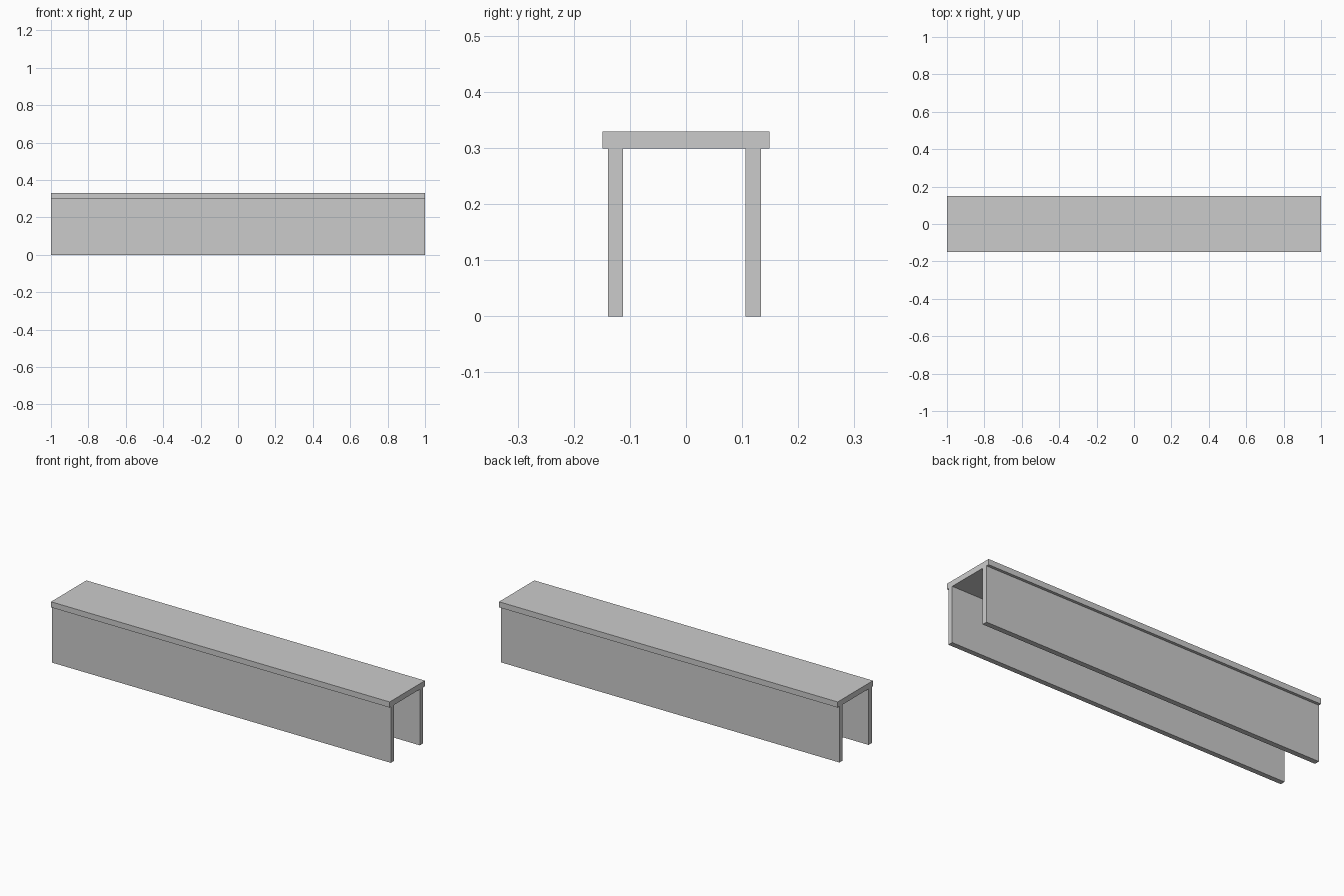
import bpy

if "Cube" in bpy.data.objects:
    bpy.data.objects.remove(bpy.data.objects["Cube"])


def box(name, y0, y1, z0, z1, length=2.0):
    """Full-length board spanning the given y and z ranges."""
    bpy.ops.mesh.primitive_cube_add(size=1, location=(0, (y0 + y1) / 2, (z0 + z1) / 2))
    ob = bpy.context.object
    ob.name = name
    ob.scale = (length, y1 - y0, z1 - z0)
    bpy.ops.object.transform_apply(location=False, rotation=False, scale=True)
    return ob


# Top board, slightly overhanging the sides
box("top_board", -0.149, 0.149, 0.299, 0.329)

# Two upright side boards
box("front_side_board", -0.139, -0.112, 0.0, 0.299)
box("back_side_board", 0.106, 0.134, 0.0, 0.299)
